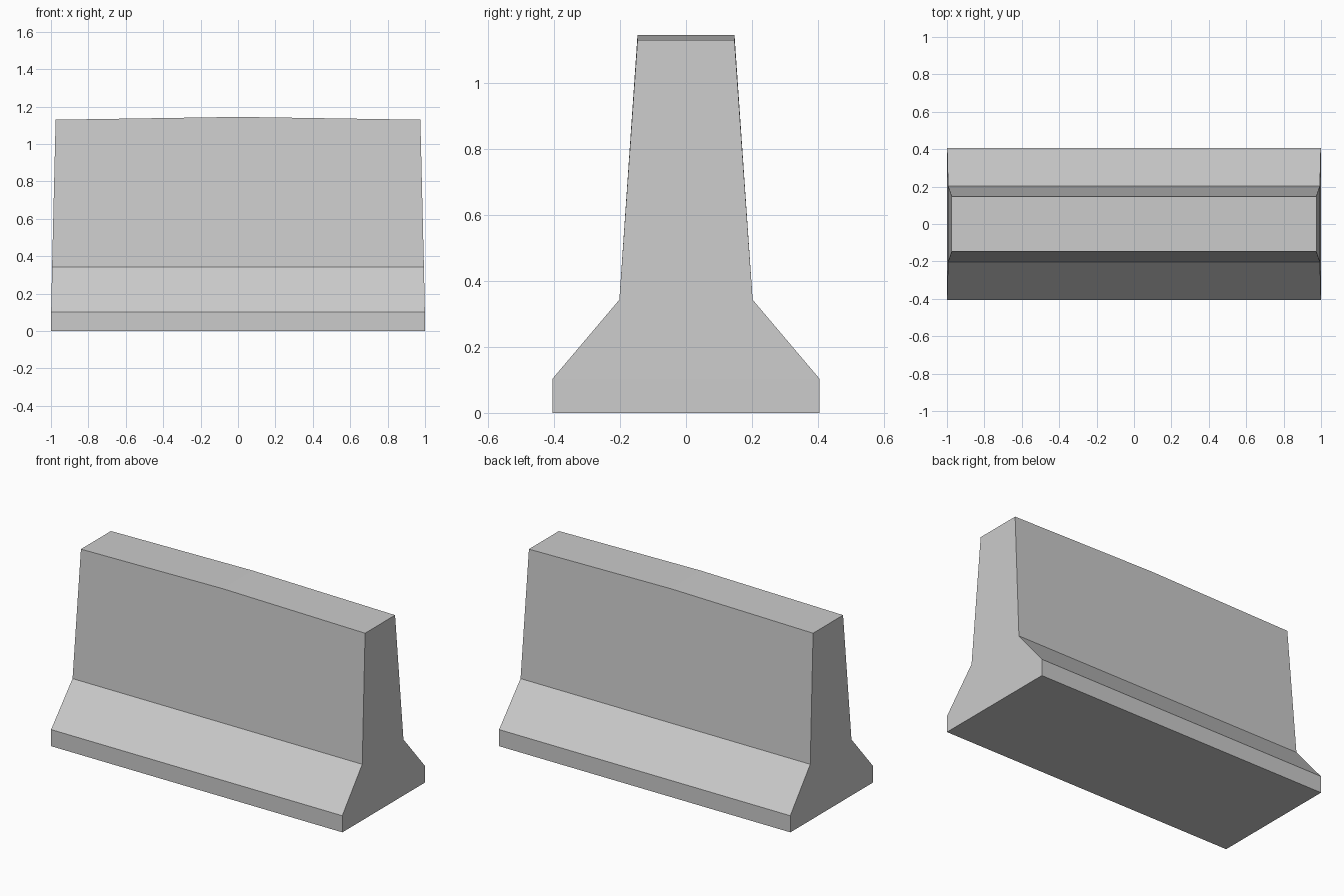
import bpy
import bmesh

cube = bpy.data.objects.get("Cube")
if cube:
    bpy.data.objects.remove(cube, do_unlink=True)

# Pale concrete
concrete = bpy.data.materials.new("concrete_grey")
concrete.use_nodes = True
colour = (0.6, 0.6, 0.6, 1)
concrete.diffuse_color = colour
concrete.node_tree.nodes["Principled BSDF"].inputs["Base Color"].default_value = colour

# Half profile, bottom to top: half depth, height, half length
half = [(0.405, 0, 1), (0.405, 0.103, 0.999), (0.202, 0.343, 0.994), (0.147, 1.13, 0.975)]
profile = half + [(-y, z, x) for y, z, x in reversed(half)]
crown = 0.015

# Barrier body: three sections along its length, the middle one slightly taller
bm = bmesh.new()
sections = []
for side in (-1, 0, 1):
    ring = []
    for y, z, length in profile:
        rise = crown if side == 0 and z > 1 else 0
        ring.append(bm.verts.new((side * length, y, z + rise)))
    sections.append(ring)

count = len(profile)
for a, b in zip(sections, sections[1:]):
    for i in range(count):
        j = (i + 1) % count
        bm.faces.new((a[i], a[j], b[j], b[i]))

# End walls, in level strips that follow the taper
for ring in (sections[0], sections[-1]):
    for i in range(len(half) - 1):
        bm.faces.new((ring[i], ring[i + 1], ring[count - 2 - i], ring[count - 1 - i]))
bmesh.ops.recalc_face_normals(bm, faces=bm.faces[:])

mesh = bpy.data.meshes.new("concrete_barrier")
bm.to_mesh(mesh)
bm.free()
mesh.materials.append(concrete)
barrier = bpy.data.objects.new("concrete_barrier", mesh)
bpy.context.collection.objects.link(barrier)
